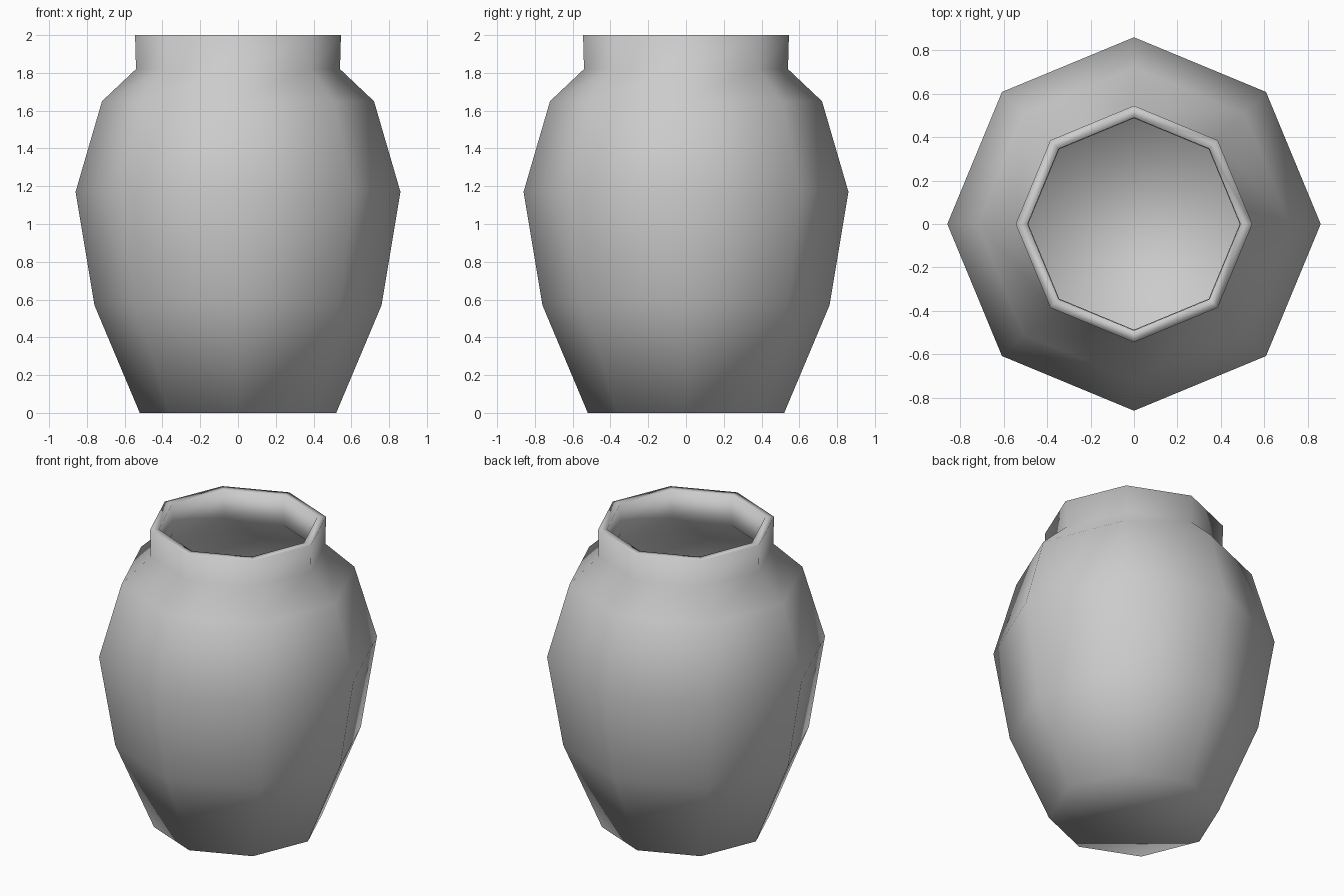
import bpy, bmesh, math

if "Cube" in bpy.data.objects:
    bpy.data.objects.remove(bpy.data.objects["Cube"])

SIDES = 8
# Profile as (radius, height): outside from base to lip, then down the inside
PROFILE = [(0.52, 0), (0.76, 0.57), (0.86, 1.17), (0.72, 1.65), (0.54, 1.82), (0.545, 2.0),
           (0.49, 2.0), (0.487, 1.80), (0.67, 1.62), (0.80, 1.165), (0.705, 0.58), (0.485, 0.05)]

# Lathe the profile into eight-sided rings
bm = bmesh.new()
rings = []
for r, z in PROFILE:
    ring = []
    for i in range(SIDES):
        a = math.tau * i / SIDES
        ring.append(bm.verts.new((r * math.cos(a), r * math.sin(a), z)))
    rings.append(ring)
for lower, upper in zip(rings, rings[1:]):
    for i in range(SIDES):
        j = (i + 1) % SIDES
        bm.faces.new((lower[i], lower[j], upper[j], upper[i]))

# Underside and inner floor
bm.faces.new(rings[0][::-1])
bm.faces.new(rings[-1])
bmesh.ops.recalc_face_normals(bm, faces=bm.faces)
for f in bm.faces:
    f.smooth = True

mesh = bpy.data.meshes.new("vase")
bm.to_mesh(mesh)
bm.free()
vase = bpy.data.objects.new("vase", mesh)
bpy.context.collection.objects.link(vase)

# Plain grey clay
clay = bpy.data.materials.new("grey clay")
clay.diffuse_color = (0.6, 0.6, 0.6, 1)
clay.use_nodes = True
clay.node_tree.nodes["Principled BSDF"].inputs["Base Color"].default_value = clay.diffuse_color
mesh.materials.append(clay)
